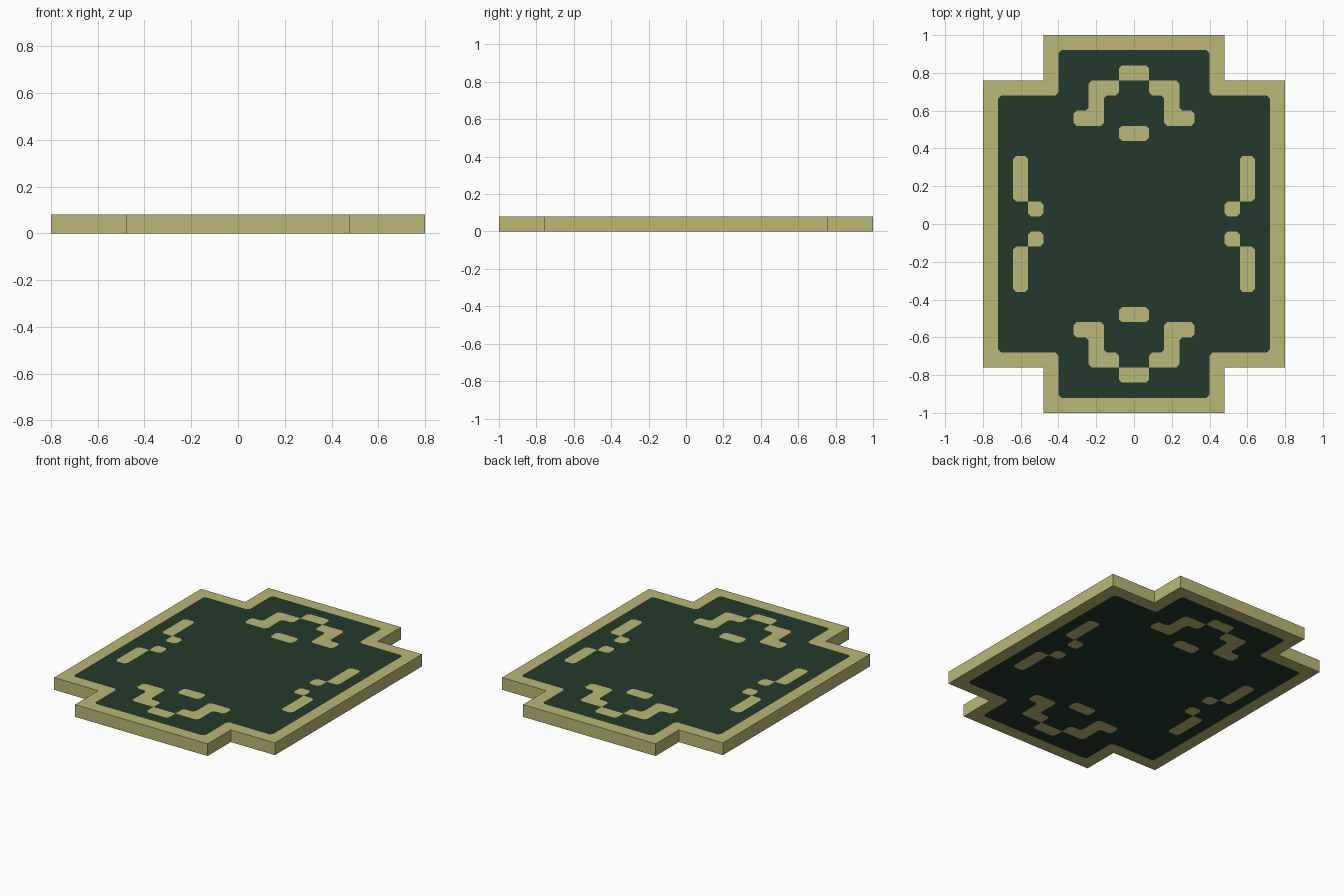
import bpy, bmesh

if "Cube" in bpy.data.objects:
    bpy.data.objects.remove(bpy.data.objects["Cube"])

PIX, CUT, THICK = 0.08, 0.016, 0.08

# Motif in one quadrant, as (column, row) away from the centre
MOTIF = {(0, 10), (1, 9), (2, 9), (2, 8), (2, 7), (3, 7), (0, 6),
         (7, 2), (7, 3), (7, 4), (6, 1)}


def quadrant(c, r):
    return (c if c >= 0 else -c - 1), abs(r)


def inside(c, r):
    i, j = quadrant(c, r)
    return i < 10 and j < 13 and (i < 6 or j < 10)


def is_dark(c, r):
    i, j = quadrant(c, r)
    border = i >= 9 or j >= 12 or (j >= 9 and i >= 5)
    return not border and (i, j) not in MOTIF


def material(name, rgb):
    m = bpy.data.materials.new(name)
    m.diffuse_color = (*rgb, 1)
    m.use_nodes = True
    m.node_tree.nodes["Principled BSDF"].inputs["Base Color"].default_value = m.diffuse_color
    return m


bm = bmesh.new()


def face(points, dark):
    f = bm.faces.new([bm.verts.new((x, y, THICK)) for x, y in points])
    f.material_index = int(dark)


# Woven top: each square is an octagon plus four corner triangles, whose
# colour follows the majority around them, so pattern corners are clipped
for c in range(-10, 10):
    for r in range(-12, 13):
        if not inside(c, r):
            continue
        own = is_dark(c, r)
        cx, cy, h = (c + 0.5) * PIX, r * PIX, PIX / 2
        octagon = []
        for sx, sy in ((-1, -1), (1, -1), (1, 1), (-1, 1)):
            x, y = cx + sx * h, cy + sy * h
            along_x, along_y = (x - sx * CUT, y), (x, y - sy * CUT)
            pair = [along_y, along_x] if sx == sy else [along_x, along_y]
            octagon += pair
            votes = own + is_dark(c + sx, r) + is_dark(c, r + sy) + is_dark(c + sx, r + sy)
            face([pair[0], (x, y), pair[1]], own if votes == 2 else votes > 2)
        face(octagon, own)
bmesh.ops.remove_doubles(bm, verts=bm.verts[:], dist=0.0005)

# Underside repeats the pattern; the outer edge becomes the side walls
res = bmesh.ops.extrude_face_region(bm, geom=bm.faces[:], use_keep_orig=True)
for v in res["geom"]:
    if isinstance(v, bmesh.types.BMVert):
        v.co.z = 0
bmesh.ops.recalc_face_normals(bm, faces=bm.faces[:])
for f in bm.faces:
    if abs(f.normal.z) < 0.5:
        f.material_index = 0

mesh = bpy.data.meshes.new("rug")
bm.to_mesh(mesh)
bm.free()
mesh.materials.append(material("pale olive", (0.49, 0.48, 0.18)))
mesh.materials.append(material("dark green", (0.017, 0.041, 0.025)))
bpy.context.collection.objects.link(bpy.data.objects.new("rug", mesh))
